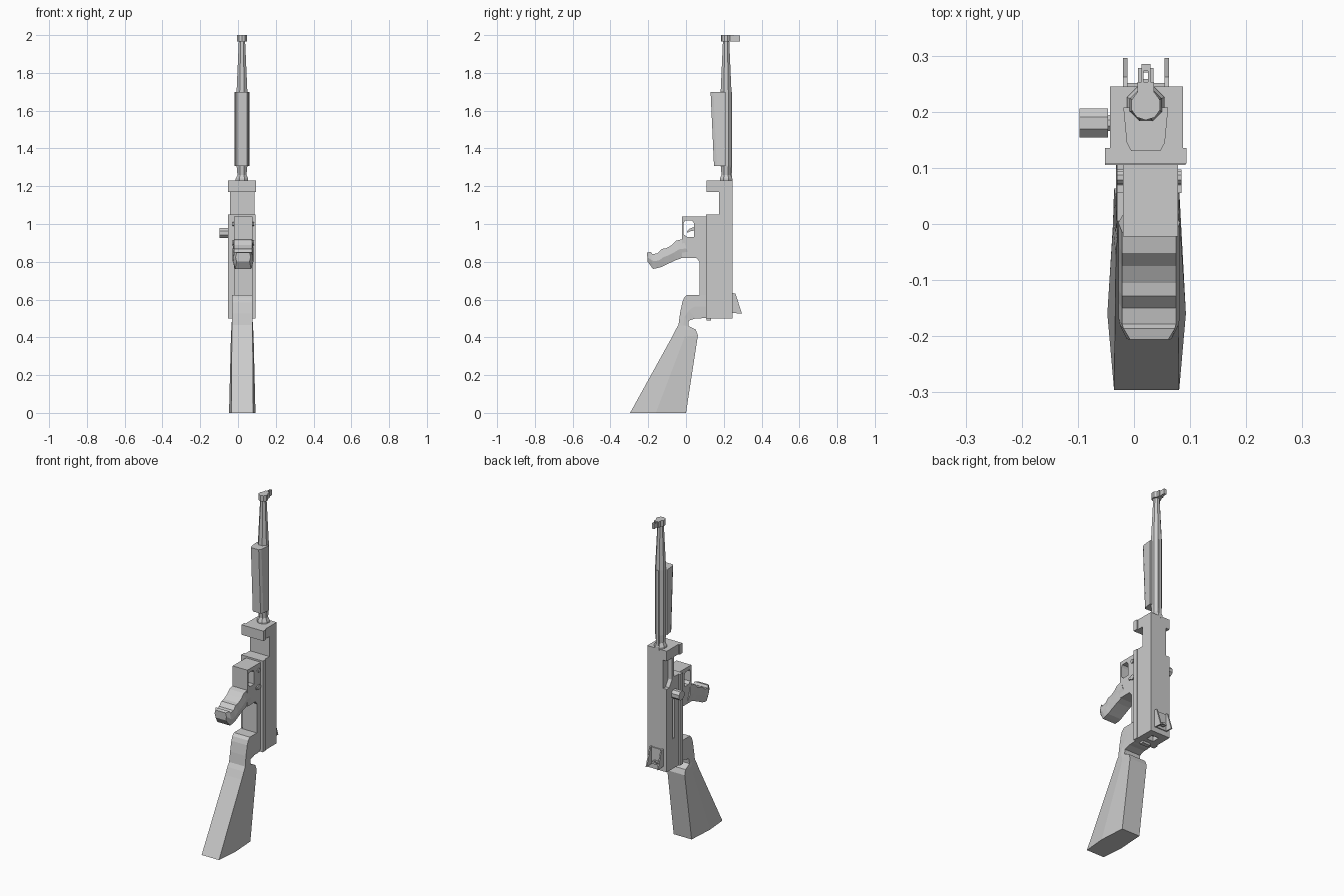
import bpy, bmesh, math
from mathutils import Vector

if "Cube" in bpy.data.objects:
    bpy.data.objects.remove(bpy.data.objects["Cube"])

CX = 0.021  # centre line of the model in x


def finish(name, bm):
    bmesh.ops.recalc_face_normals(bm, faces=bm.faces)
    me = bpy.data.meshes.new(name)
    bm.to_mesh(me)
    bm.free()
    ob = bpy.data.objects.new(name, me)
    bpy.context.collection.objects.link(ob)
    return ob


def skin(name, rings):
    """Join equal-sized rings of points and cap both ends."""
    bm = bmesh.new()
    vs = [[bm.verts.new(p) for p in r] for r in rings]
    n = len(vs[0])
    for a, b in zip(vs, vs[1:]):
        for i in range(n):
            j = (i + 1) % n
            bm.faces.new((a[i], a[j], b[j], b[i]))
    bm.faces.new(vs[0])
    bm.faces.new(vs[-1])
    return finish(name, bm)


def side_profile(name, pts, x0, x1):
    return skin(name, [[(x, y, z) for y, z in pts] for x in (x0, x1)])


def box(name, x0, x1, y0, y1, z0, z1):
    return side_profile(name, [(y0, z0), (y1, z0), (y1, z1), (y0, z1)], x0, x1)


def hex_loft(name, cx, sections):
    """Six-sided sections: front point, back point, three half widths, ridge position."""
    rings = []
    for (fy, fz), (by, bz), (wf, wm, wb), t in sections:
        my, mz = fy + (by - fy) * t, fz + (bz - fz) * t
        rings.append([(cx - wf, fy, fz), (cx + wf, fy, fz), (cx + wm, my, mz),
                      (cx + wb, by, bz), (cx - wb, by, bz), (cx - wm, my, mz)])
    return skin(name, rings)


def turned(name, centre, axis, stations, sides):
    """Polygonal turned part along x or z; stations are (position, radius)."""
    rings = []
    for p, r in stations:
        ring = []
        for i in range(sides):
            a = 2 * math.pi * (i + 0.5) / sides
            u, v = centre[0] + r * math.cos(a), centre[1] + r * math.sin(a)
            ring.append((u, v, p) if axis == 'z' else (p, u, v))
        rings.append(ring)
    return skin(name, rings)


def cut(ob, cutter):
    m = ob.modifiers.new("cut", 'BOOLEAN')
    m.operation = 'DIFFERENCE'
    m.solver = 'EXACT'
    m.object = cutter
    cutter.hide_render = True
    cutter.hide_viewport = True
    cutter.display_type = 'WIRE'


# Receiver with front notch
receiver = side_profile("receiver", [
    (.11, .5), (.245, .5), (.245, 1.23), (.11, 1.23), (.11, 1.17),
    (.175, 1.17), (.175, 1.05), (.11, 1.05)], -.043, .087)
cut(receiver, side_profile("port_cutter", [
    (.195, 1.04), (.22, 1.0), (.26, 1.0), (.26, 1.17), (.195, 1.17)], -.06, -.018))
cut(receiver, box("slot_cutter", -.06, -.025, .17, .19, .68, .92))
cut(receiver, box("base_cutter", .0, .045, .16, .205, .45, .53))

# Side flanges of the receiver
box("receiver_rail", -.052, .092, .105, .133, .5, 1.05)
box("receiver_collar", -.052, .094, .108, .135, 1.17, 1.23)
box("rear_catch", -.005, .05, .108, .133, .488, .502)

# Trigger frame with guard opening
frame = side_profile("trigger_frame", [
    (.107, .625), (.107, 1.04), (-.022, 1.04), (-.022, .82),
    (.055, .82), (.072, .8), (.072, .625)], -.02, .078)
cut(frame, side_profile("guard_cutter", [
    (.005, .932), (.042, .932), (.042, 1.005), (.032, 1.018), (-.005, 1.018),
    (-.012, 1.005), (-.012, .945)], -.1, .15))
side_profile("trigger", [(.045, .985), (.02, .975), (.004, .96), (.008, .953),
                         (.025, .963), (.045, .965)], .018, .04)

# Pistol grip with finger grooves
w = (.048, .055, .045)
hex_loft("pistol_grip", .027, [
    ((-.015, .92), (.02, .822), w, .5),
    ((-.052, .912), (-.022, .82), w, .5),
    ((-.075, .888), (-.055, .808), w, .5),
    ((-.105, .872), (-.085, .794), w, .5),
    ((-.128, .868), (-.108, .783), w, .5),
    ((-.15, .845), (-.13, .772), w, .5),
    ((-.178, .84), (-.155, .766), w, .5),
    ((-.186, .853), (-.175, .762), (.046, .052, .042), .5),
    ((-.206, .848), (-.204, .802), (.034, .04, .034), .5)])

# Shoulder stock
hex_loft("stock", .0225, [
    ((-.296, 0), (0, 0), (.058, .07, .06), .46),
    ((-.075, .4), (.063, .41), (.055, .06, .058), .5),
    ((-.055, .44), (.052, .44), (.055, .058, .056), .5),
    ((-.04, .465), (.012, .46), (.054, .056, .054), .5),
    ((-.032, .525), (.015, .488), (.053, .055, .052), .5),
    ((-.02, .585), (.05, .5), (.053, .055, .052), .5),
    ((-.01, .61), (.075, .5), (.053, .055, .052), .5),
    ((.005, .625), (.09, .502), (.053, .055, .052), .5),
    ((.11, .625), (.11, .502), (.053, .055, .052), .5)])

# Barrel and muzzle
turned("barrel", (CX, .212), 'z', [
    (1.22, .036), (1.24, .036), (1.26, .026), (1.31, .031),
    (1.7, .031), (1.97, .018), (2.0, .018)], 8)
turned("muzzle_ring", (CX, .212), 'z', [(1.965, .027), (2.0, .027)], 10)
box("barrel_top_rib", CX - .009, CX + .009, .225, .244, 1.23, 1.7)

# Front sight
box("front_sight_base", CX - .015, CX + .015, .225, .253, 1.965, 2.0)
for s in (-1, 1):
    box("front_sight_side", CX + s * .006 - .002, CX + s * .006 + .002, .25, .275, 1.967, 1.998)
box("front_sight_cap", CX - .008, CX + .008, .273, .285, 1.967, 1.998)

# Fore grip, tapering towards the front and the bottom
skin("fore_grip", [
    [(CX - .04, .208, z), (CX - .034, y + .015, z), (CX - .026, y, z),
     (CX + .026, y, z), (CX + .034, y + .015, z), (CX + .04, .208, z)]
    for z, y in ((1.308, .148), (1.7, .13))])

# Bolt handle
turned("bolt_handle", (.18, .952), 'x', [(-.097, .028), (-.046, .028)], 8)
turned("bolt_stem", (.18, .952), 'x', [(-.05, .015), (-.03, .015)], 8)

# Rear sight: two ears, a base and an aperture leaf
for s in (-1, 1):
    x = CX + s * .037
    side_profile("rear_sight_ear", [(.24, .635), (.262, .632), (.296, .525), (.24, .53)],
                 x - .004, x + .004)
box("rear_sight_base", CX - .037, CX + .037, .24, .251, .53, .63)
leaf = box("rear_sight_leaf", CX - .014, CX + .014, .245, .278, .545, .557)
cut(leaf, box("leaf_cutter", CX - .005, CX + .005, .258, .27, .5, .6))

# Selector levers on both sides of the trigger frame
for x0, x1 in ((-.03, -.018), (.076, .085)):
    for y, z, r in ((.083, 1.0, .012), (.083, .9, .015)):
        turned("selector_pin", (y, z), 'x', [(x0, r), (x1, r)], 8)
    box("selector_lever", x0, x1, .055, .085, .894, .906)
